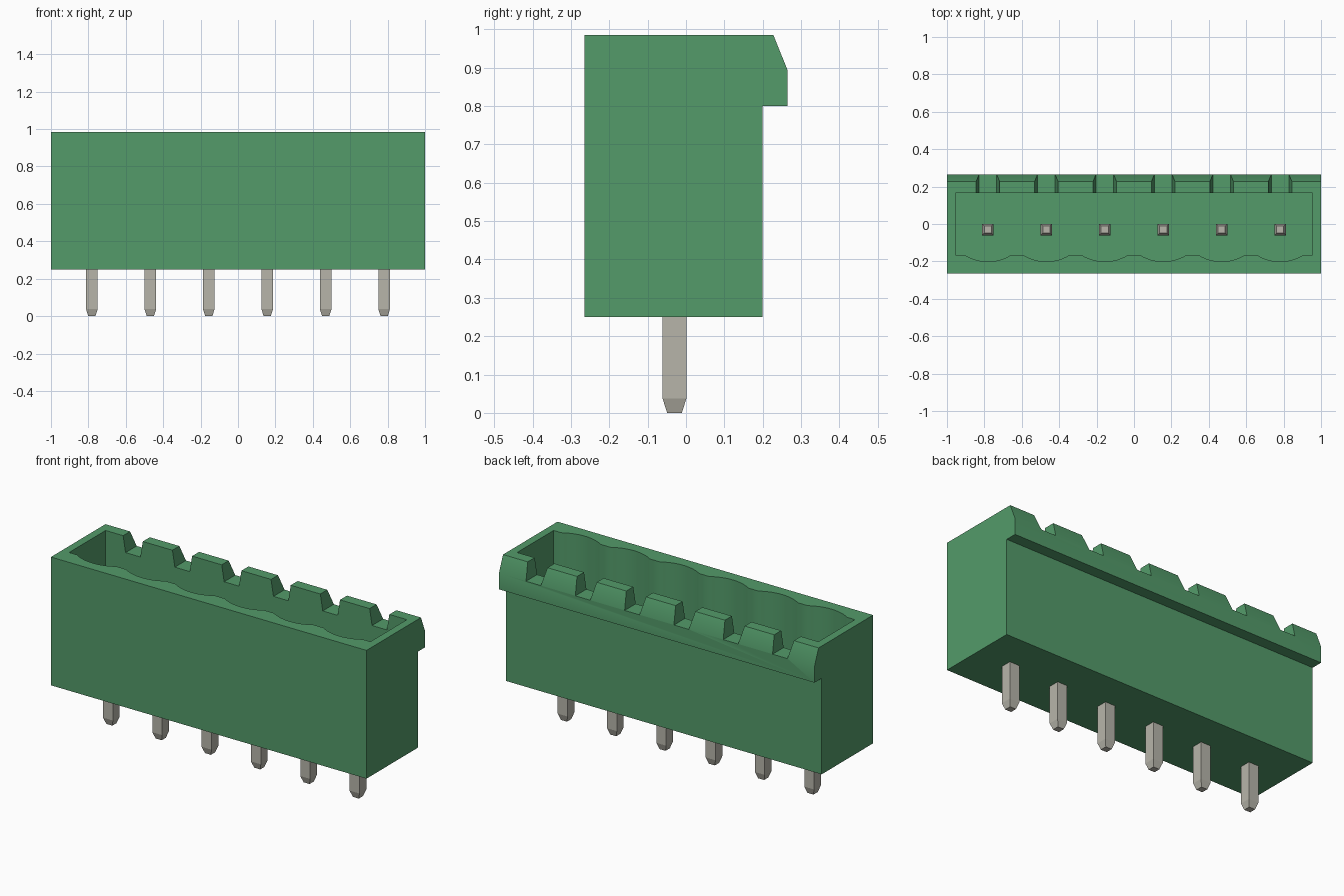
import bpy
import bmesh
import math
from mathutils import Vector

cube = bpy.data.objects.get("Cube")
if cube:
    bpy.data.objects.remove(cube, do_unlink=True)

PITCH = 0.3125
PIN_X = [(i - 2.5) * PITCH for i in range(6)]
PIN_Y = -0.03
TOP = 0.985
FLOOR = 0.45


def material(name, color):
    mat = bpy.data.materials.new(name)
    mat.use_nodes = True
    mat.diffuse_color = color
    mat.node_tree.nodes["Principled BSDF"].inputs["Base Color"].default_value = color
    return mat


green = material("green plastic", (0.087, 0.328, 0.144, 1))
metal = material("tin metal", (0.474, 0.462, 0.402, 1))


def finish(name, bm, mat):
    bmesh.ops.recalc_face_normals(bm, faces=bm.faces)
    mesh = bpy.data.meshes.new(name)
    bm.to_mesh(mesh)
    bm.free()
    mesh.materials.append(mat)
    obj = bpy.data.objects.new(name, mesh)
    bpy.context.collection.objects.link(obj)
    return obj


def prism(name, points, direction, mat):
    """Extrude a closed outline along a direction."""
    bm = bmesh.new()
    face = bm.faces.new([bm.verts.new(p) for p in points])
    geom = bmesh.ops.extrude_face_region(bm, geom=[face])["geom"]
    moved = [g for g in geom if isinstance(g, bmesh.types.BMVert)]
    bmesh.ops.translate(bm, verts=moved, vec=Vector(direction))
    return finish(name, bm, mat)


def cut(target, cutter):
    cutter.hide_render = True
    mod = target.modifiers.new("cut", 'BOOLEAN')
    mod.operation = 'DIFFERENCE'
    mod.solver = 'EXACT'
    mod.object = cutter


# Housing side profile with the overhanging, chamfered latch ledge
profile = [(-0.265, 0.25), (0.2, 0.25), (0.2, 0.8), (0.265, 0.8),
           (0.265, 0.893), (0.228, TOP), (-0.265, TOP)]
housing = prism("housing", [(-1, y, z) for y, z in profile], (2, 0, 0), green)

# Socket with a row of shallow scallops along the front wall
half, sag, steps = 0.125, 0.036, 14
radius = (half ** 2 + sag ** 2) / (2 * sag)
sweep = math.asin(half / radius)
outline = [(0.955, 0.165), (-0.955, 0.165), (-0.955, -0.165)]
for x in PIN_X:
    for i in range(steps + 1):
        a = sweep * (2 * i / steps - 1)
        depth = radius * math.cos(a) - (radius - sag)
        outline.append((x + radius * math.sin(a), -0.165 - depth))
outline.append((0.955, -0.165))
cutters = [prism("socket_cutter", [(x, y, FLOOR) for x, y in outline], (0, 0, 1), green)]

# Tapered notches through the rear rim, one behind each pin
slope = 0.0155 / (TOP - 0.892)
for x in PIN_X:
    wide = 0.047 + slope * (1.1 - 0.892)
    notch = [(x - 0.047, 0.1, 0.892), (x + 0.047, 0.1, 0.892),
             (x + wide, 0.1, 1.1), (x - wide, 0.1, 1.1)]
    cutters.append(prism("notch_cutter", notch, (0, 0.3, 0), green))

for c in cutters:
    cut(housing, c)
graph = bpy.context.evaluated_depsgraph_get()
baked = bpy.data.meshes.new_from_object(housing.evaluated_get(graph))
housing.modifiers.clear()
housing.data = baked
for c in cutters:
    bpy.data.objects.remove(c, do_unlink=True)

bpy.ops.object.select_all(action='DESELECT')
housing.select_set(True)
bpy.context.view_layer.objects.active = housing
bpy.ops.object.shade_smooth_by_angle(angle=math.radians(30))

# Square contact pins, tapered at both ends
SECTIONS = [(0, 0.019), (0.037, 0.031), (0.785, 0.031), (0.82, 0.019)]
for n, x in enumerate(PIN_X):
    bm = bmesh.new()
    rings = [[bm.verts.new((x + sx * r, PIN_Y + sy * r, z))
              for sx, sy in ((-1, -1), (1, -1), (1, 1), (-1, 1))]
             for z, r in SECTIONS]
    bm.faces.new(rings[0])
    bm.faces.new(rings[-1])
    for low, high in zip(rings, rings[1:]):
        for i in range(4):
            j = (i + 1) % 4
            bm.faces.new((low[i], low[j], high[j], high[i]))
    finish(f"contact_pin_{n + 1}", bm, metal)
